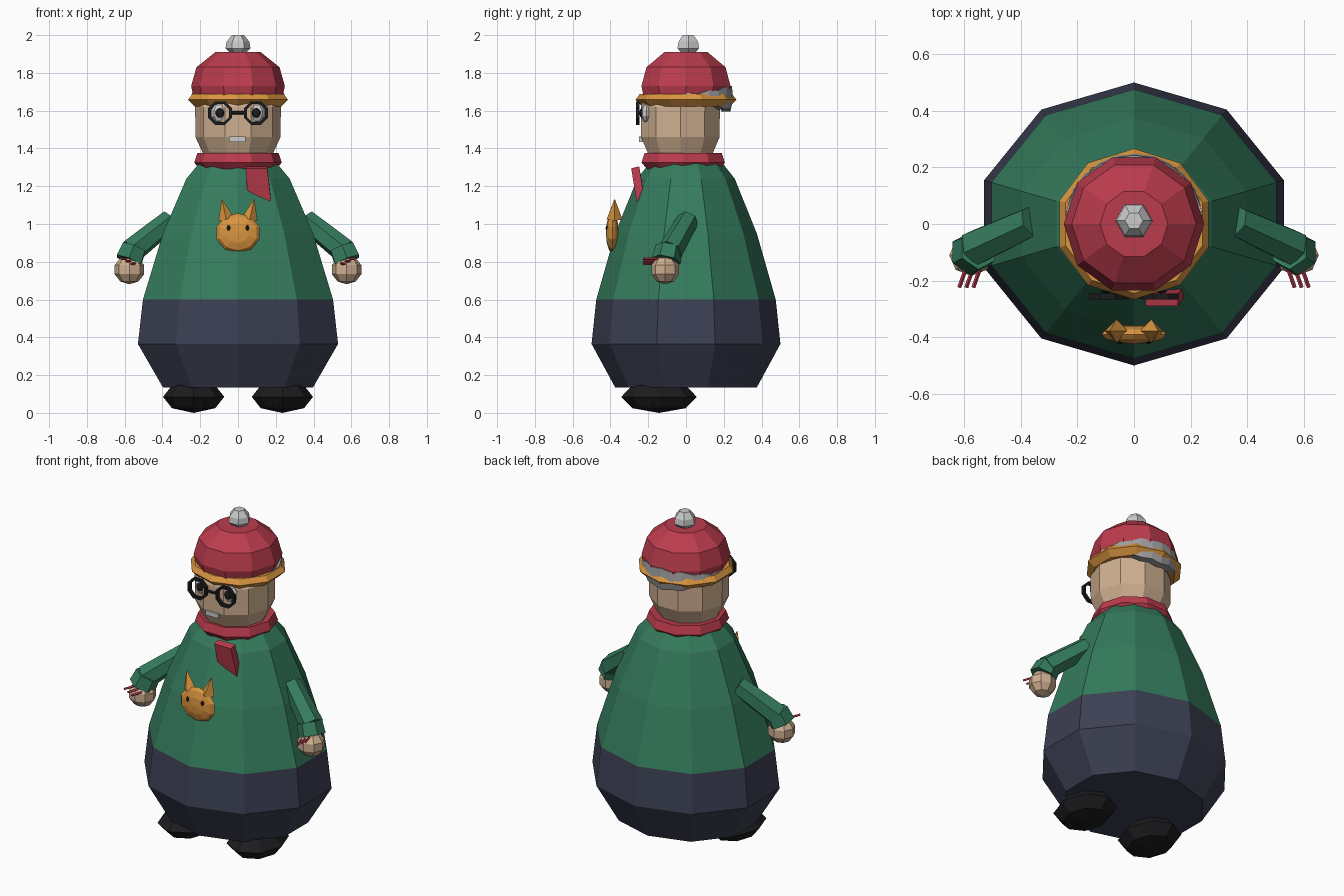
import bpy, bmesh, math
from mathutils import Vector, Matrix

if "Cube" in bpy.data.objects:
    bpy.data.objects.remove(bpy.data.objects["Cube"])


def material(name, rgb):
    m = bpy.data.materials.new(name)
    m.diffuse_color = (*rgb, 1)
    m.use_nodes = True
    m.node_tree.nodes["Principled BSDF"].inputs["Base Color"].default_value = m.diffuse_color
    return m


RED = material("red", (0.50, 0.045, 0.075))
GREEN = material("green", (0.035, 0.20, 0.11))
NAVY = material("navy", (0.045, 0.05, 0.085))
SKIN = material("skin", (0.62, 0.43, 0.28))
ORANGE = material("orange", (0.70, 0.30, 0.05))
BLACK = material("black", (0.012, 0.012, 0.014))
WHITE = material("white", (0.75, 0.75, 0.72))
GREY = material("grey", (0.35, 0.35, 0.35))


def finish(name, bm, mat):
    bmesh.ops.recalc_face_normals(bm, faces=bm.faces)
    me = bpy.data.meshes.new(name)
    bm.to_mesh(me)
    bm.free()
    me.materials.append(mat)
    ob = bpy.data.objects.new(name, me)
    bpy.context.collection.objects.link(ob)
    return ob


def lathe(name, profile, n, mat, start=0, sx=1, sy=1, y=0, caps=(True, True), closed=False):
    """Faceted solid of revolution from (radius, z) pairs."""
    bm = bmesh.new()
    rings = []
    for r, z in profile:
        angles = [math.radians(start) + math.tau * i / n for i in range(n)]
        rings.append([bm.verts.new((r * sx * math.cos(a), y + r * sy * math.sin(a), z)) for a in angles])
    pairs = list(zip(rings, rings[1:])) + ([(rings[-1], rings[0])] if closed else [])
    for a, b in pairs:
        for i in range(n):
            j = (i + 1) % n
            bm.faces.new((a[i], a[j], b[j], b[i]))
    if not closed:
        for use, ring in zip(caps, (rings[0], rings[-1])):
            if use:
                bm.faces.new(ring)
    return finish(name, bm, mat)


def ball(name, loc, size, mat, u=8, v=5, rot=None):
    bm = bmesh.new()
    m = Matrix.Translation(loc) @ (rot or Matrix()) @ Matrix.Diagonal((*size, 1))
    bmesh.ops.create_uvsphere(bm, u_segments=u, v_segments=v, radius=1, matrix=m)
    return finish(name, bm, mat)


def rod(name, p, q, r1, r2, mat, n=6):
    p, q = Vector(p), Vector(q)
    d = q - p
    bm = bmesh.new()
    m = Matrix.Translation((p + q) / 2) @ d.to_track_quat('Z', 'Y').to_matrix().to_4x4()
    bmesh.ops.create_cone(bm, cap_ends=True, segments=n, radius1=r1, radius2=r2,
                          depth=d.length, matrix=m)
    return finish(name, bm, mat)


def hull(name, points, mat):
    bm = bmesh.new()
    for p in points:
        bm.verts.new(p)
    bmesh.ops.convex_hull(bm, input=bm.verts)
    return finish(name, bm, mat)


# Bell-shaped body: trousers and jumper
lathe("trousers", [(0.375, 0.135), (0.5, 0.365), (0.475, 0.60)], 10, NAVY, 18, 1.114, 1, caps=(True, False))
lathe("jumper", [(0.475, 0.60), (0.375, 0.95), (0.258, 1.24), (0.195, 1.32)], 10, GREEN, 18, 1.114, 1,
      caps=(False, True))

# Scarf ring and hanging tail
lathe("scarf", [(0.2, 1.29), (0.232, 1.325), (0.215, 1.375), (0.16, 1.37), (0.16, 1.30)], 10, RED, 0,
      y=-0.015, closed=True)
front = [(0.04, -0.29, 1.295), (0.155, -0.29, 1.295), (0.175, -0.262, 1.12), (0.05, -0.267, 1.17)]
hull("scarf_tail", front + [(x, y + 0.042, z + 0.01) for x, y, z in front], RED)

# Head and hat
lathe("head", [(0.17, 1.34), (0.225, 1.46), (0.227, 1.62), (0.19, 1.70)], 10, SKIN, 0, 1, 0.97, -0.03)
lathe("hat_dome", [(0.232, 1.655), (0.248, 1.73), (0.22, 1.83), (0.12, 1.91)], 10, RED)
lathe("hat_brim", [(0.235, 1.622), (0.272, 1.658), (0.25, 1.688), (0.2, 1.685), (0.2, 1.63)], 10,
      ORANGE, 18, 1.02, 0.98, closed=True)
lathe("pompom", [(0.04, 1.905), (0.066, 1.93), (0.06, 1.965), (0.032, 2.0)], 6, WHITE, 0, y=0.012)

# Ragged hair band around the back of the head
bm = bmesh.new()
steps = 12
loops = []
for i in range(steps + 1):
    a = math.pi * i / steps
    edge = abs(math.cos(a))
    jag = 0.01 * (i % 2)
    lo, hi = 1.595 + 0.05 * edge ** 2 + jag, 1.73 - 0.035 * edge ** 3 - jag
    loops.append([bm.verts.new((r * math.cos(a), r * math.sin(a), z))
                  for r, z in ((0.19, lo), (0.235, lo), (0.25, (lo + hi) / 2), (0.243, hi), (0.19, hi))])
for a, b in zip(loops, loops[1:]):
    for i in range(5):
        j = (i + 1) % 5
        bm.faces.new((a[i], a[j], b[j], b[i]))
bm.faces.new(loops[0])
bm.faces.new(loops[-1])
finish("hair", bm, GREY)

# Teeth and glasses bridge
hull("teeth", [(x, y, z) for x in (-0.048, 0.04) for y in (-0.25, -0.2) for z in (1.435, 1.462)], WHITE)
rod("glasses_bridge", (-0.037, -0.256, 1.59), (0.037, -0.256, 1.59), 0.009, 0.009, BLACK)

# Cat face patch
turn = Matrix.Rotation(math.pi / 2, 4, 'X')
ball("cat_face", (0, -0.39, 0.952), (0.12, 0.105, 0.034), ORANGE, 10, 6, turn)

for s, side in ((-1, "left"), (1, "right")):
    # Cat ears and eyes
    rod(side + "_cat_ear", (s * 0.062, -0.378, 1.025), (s * 0.085, -0.378, 1.13), 0.042, 0.002, ORANGE, 4)
    ball(side + "_cat_eye", (s * 0.05, -0.414, 0.978), (0.012, 0.012, 0.017), BLACK, 6, 4)

    # Eyes and spectacle frames
    ball(side + "_eye", (s * 0.092, -0.21, 1.588), (0.052, 0.03, 0.052), WHITE)
    ball(side + "_pupil", (s * 0.096, -0.234, 1.588), (0.024, 0.012, 0.026), BLACK)
    rim = lathe(side + "_glasses_rim", [(0.052, -0.01), (0.068, -0.01), (0.068, 0.01), (0.052, 0.01)],
                8, BLACK, 22.5, closed=True)
    rim.data.transform(Matrix.Translation((s * 0.095, -0.256, 1.587)) @ turn)

    # Sleeve, cuff and hand
    rod(side + "_sleeve", (s * 0.36, 0.01, 1.02), (s * 0.565, -0.085, 0.855), 0.058, 0.068, GREEN)
    rod(side + "_cuff", (s * 0.55, -0.09, 0.875), (s * 0.578, -0.105, 0.805), 0.072, 0.078, GREEN)
    ball(side + "_hand", (s * 0.575, -0.11, 0.758), (0.082, 0.077, 0.077), SKIN, 8, 5)

    # Red needles held in the hand
    for k in range(3):
        x, z = 0.538 + 0.025 * k, 0.79 + 0.013 * k
        rod(f"{side}_needle_{k}", (s * x, -0.14, z), (s * (x + 0.03), -0.225, z), 0.007, 0.007, RED, 4)

    # Shoe
    ball(side + "_shoe", (s * 0.235, -0.143, 0.088), (0.162, 0.2, 0.085), BLACK, 8, 4)
    bpy.data.objects[side + "_shoe"].data.transform(Matrix.Translation((0, 0, -0.003)))
